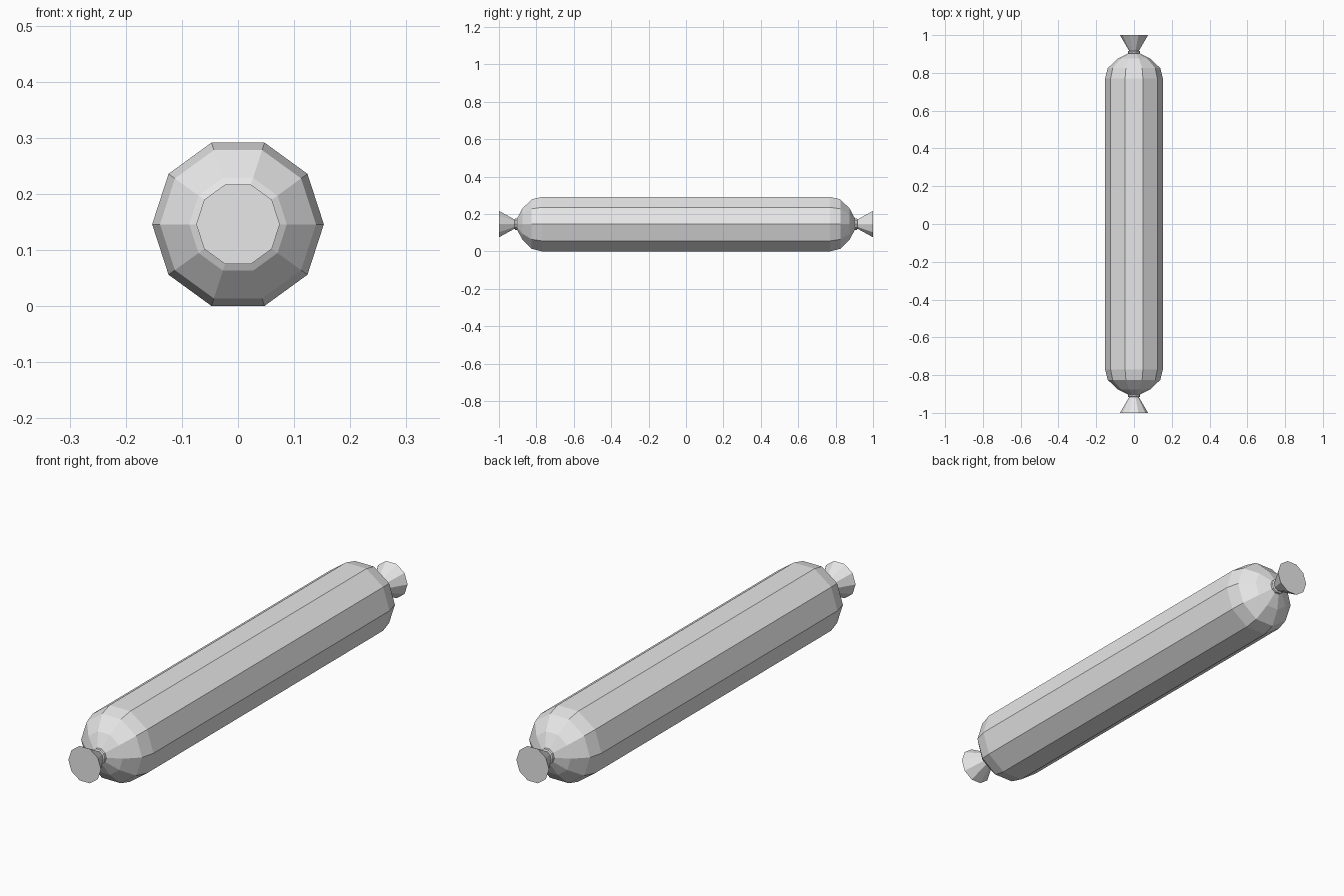
import bpy, bmesh, math

if "Cube" in bpy.data.objects:
    bpy.data.objects.remove(bpy.data.objects["Cube"], do_unlink=True)

SIDES = 10
AXIS_Z = 0.146

grey = bpy.data.materials.new("light_grey")
grey.use_nodes = True
grey.diffuse_color = (0.8, 0.8, 0.8, 1)
grey.node_tree.nodes["Principled BSDF"].inputs["Base Color"].default_value = (0.8, 0.8, 0.8, 1)


def lathe(name, profile):
    """Ten-sided closed solid along y from (y, radius) rings."""
    bm = bmesh.new()
    rings = []
    for y, r in profile:
        angles = [math.tau * i / SIDES for i in range(SIDES)]
        rings.append([bm.verts.new((r * math.cos(a), y, AXIS_Z + r * math.sin(a))) for a in angles])
    for low, high in zip(rings, rings[1:]):
        for i in range(SIDES):
            j = (i + 1) % SIDES
            bm.faces.new((low[i], low[j], high[j], high[i]))
    bm.faces.new(rings[0])
    bm.faces.new(rings[-1])
    bmesh.ops.recalc_face_normals(bm, faces=bm.faces)
    mesh = bpy.data.meshes.new(name)
    bm.to_mesh(mesh)
    bm.free()
    mesh.materials.append(grey)
    obj = bpy.data.objects.new(name, mesh)
    bpy.context.collection.objects.link(obj)


# Long casing with rounded ends
dome = [(0.77, 0.153), (0.825, 0.139), (0.875, 0.087), (0.905, 0.028)]
lathe("casing", [(-y, r) for y, r in reversed(dome)] + dome)

# Tied neck ring and flared tail at each end
for side, label in ((-1, "front"), (1, "back")):
    lathe(label + "_tie", [(side * y, r) for y, r in
                           ((0.9, 0.026), (0.904, 0.032), (0.914, 0.032), (0.918, 0.024))])
    lathe(label + "_tail", [(side * y, r) for y, r in ((0.91, 0.022), (1.0, 0.0745))])
